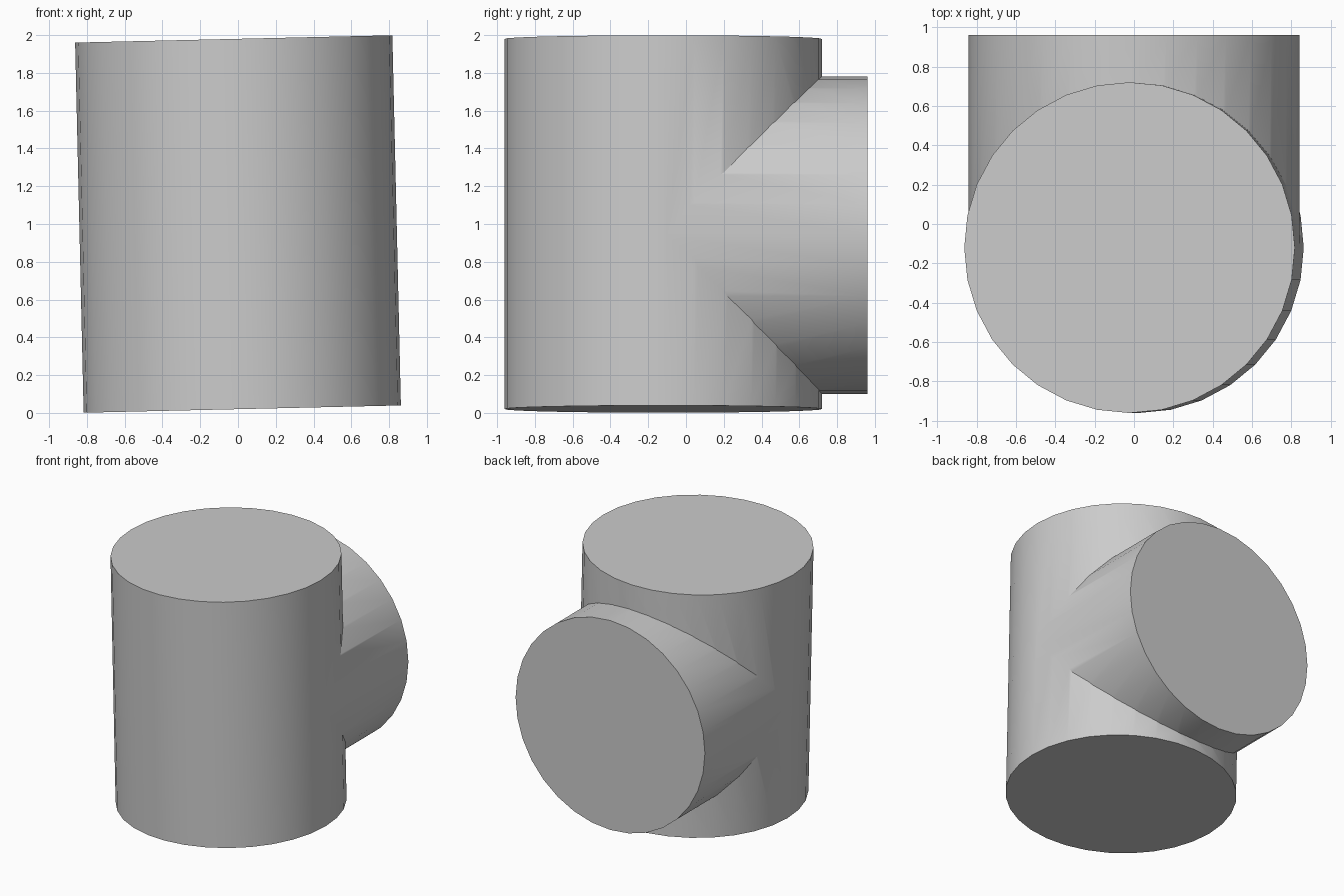
import bpy
import math

cube = bpy.data.objects.get("Cube")
if cube:
    bpy.data.objects.remove(cube, do_unlink=True)

RADIUS = 0.84
SIDES = 32
AXIS_Y = -0.12   # centre line of the upright cylinder
BACK_Y = 0.96    # flat end of the branch

grey = bpy.data.materials.new("plain_grey")
grey.use_nodes = True
colour = (0.6, 0.6, 0.6, 1)
grey.diffuse_color = colour
grey.node_tree.nodes["Principled BSDF"].inputs["Base Color"].default_value = colour


def cylinder(name, length, location, rotation):
    bpy.ops.mesh.primitive_cylinder_add(vertices=SIDES, radius=RADIUS, depth=length,
                                        location=location, rotation=rotation)
    obj = bpy.context.object
    obj.name = name
    obj.data.materials.append(grey)
    return obj


# Branch running to the back, used as the union operand
branch = cylinder("branch_cylinder", BACK_Y - AXIS_Y,
                  (0, (BACK_Y + AXIS_Y) / 2, 0.94), (math.radians(90), 0, 0))

# Upright cylinder, leaning very slightly sideways
body = cylinder("tee_body", 1.96, (0, AXIS_Y, 1), (0, -0.023, 0))

# Join the two into one clean solid
union = body.modifiers.new("join_branch", 'BOOLEAN')
union.operation = 'UNION'
union.solver = 'EXACT'
union.object = branch
bpy.ops.object.modifier_apply(modifier=union.name)
bpy.data.objects.remove(branch, do_unlink=True)

# Smooth sides with sharp rims and seams
bpy.ops.object.shade_smooth_by_angle(angle=math.radians(30))
